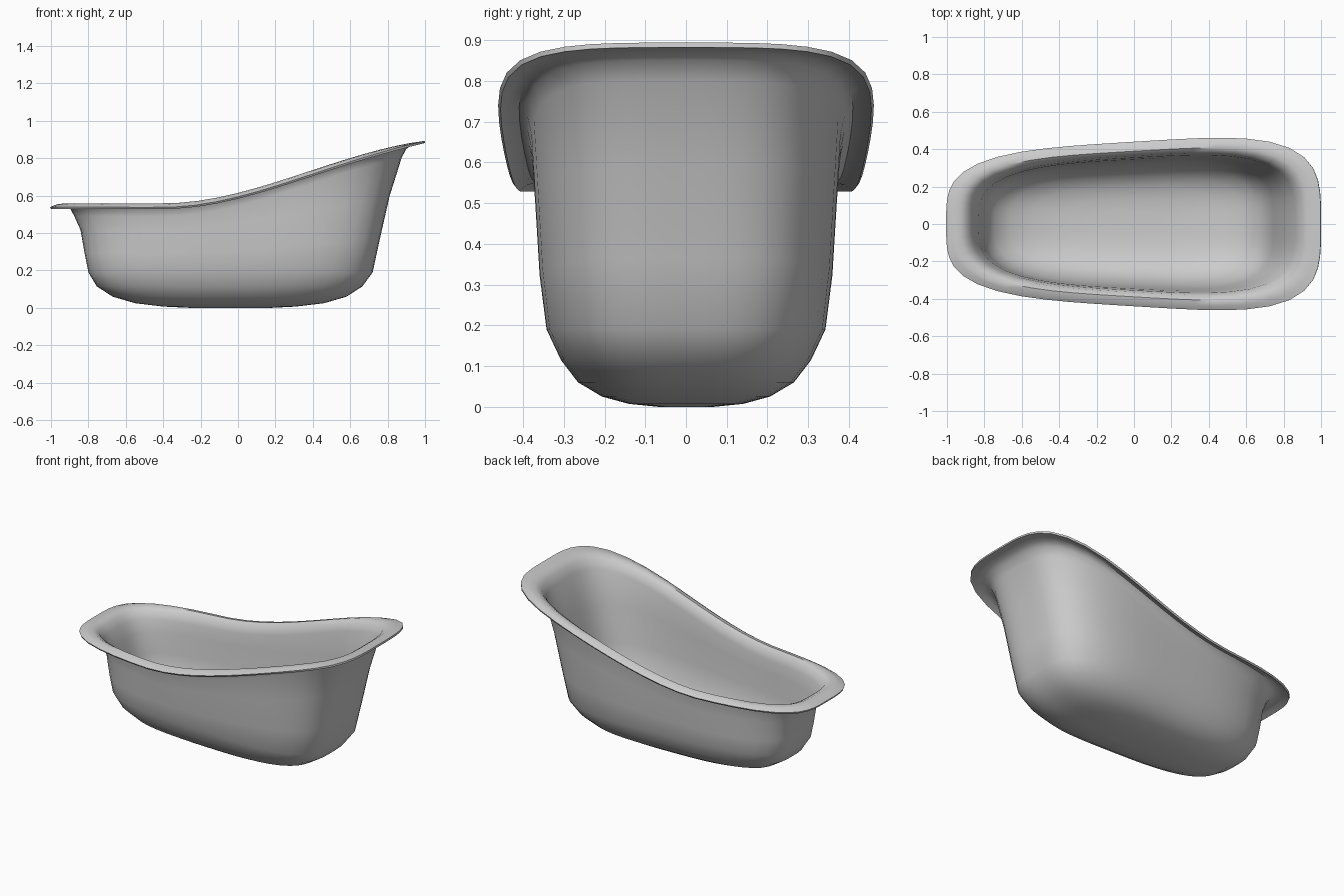
import bpy, bmesh, math

if "Cube" in bpy.data.objects:
    bpy.data.objects.remove(bpy.data.objects["Cube"])

SEG = 56

def rim_height(x):
    # S-shaped sweep from the low foot end up to the raised back rest
    u = min(1, max(0, (x + 0.4) / 1.57))
    return 0.56 + 0.345 * u * u * (3 - 2 * u)

def lip(drop):
    return lambda x: rim_height(x) - 0.012 - drop * (1 - max(0, x) ** 6)

def wall(drop):
    return lambda x: rim_height(x) - drop

def blend(f):
    return lambda x: 0.2 + f * (rim_height(x) - 0.2)

def flat(z):
    return lambda x: z

# sections: left x, right x, half width, widening to the right, squareness, height
sections = [
    (-1.0, 1.0, 0.433, 0.062, 3.8, lip(0.020)),
    (-0.965, 0.965, 0.413, 0.060, 3.7, lip(0.006)),
    (-0.93, 0.93, 0.392, 0.058, 3.6, lip(0.001)),
    (-0.898, 0.90, 0.375, 0.056, 3.5, wall(0.028)),
    (-0.875, 0.875, 0.366, 0.055, 3.4, wall(0.07)),
    (-0.842, 0.81, 0.358, 0.055, 3.4, blend(0.6)),
    (-0.82, 0.757, 0.350, 0.050, 3.4, blend(0.25)),
    (-0.80, 0.72, 0.335, 0.045, 3.4, flat(0.19)),
    (-0.755, 0.665, 0.302, 0.040, 3.3, flat(0.115)),
    (-0.67, 0.58, 0.262, 0.035, 3.2, flat(0.06)),
    (-0.55, 0.46, 0.205, 0.03, 3.0, flat(0.025)),
    (-0.40, 0.31, 0.140, 0.02, 3.0, flat(0.007)),
    (-0.25, 0.17, 0.070, 0.01, 3.0, flat(0.0)),
]

# tub shell: loft the rounded sections from lip to floor
bm = bmesh.new()
rings = []
for x0, x1, w, k, n, height in sections:
    ring = []
    for j in range(SEG):
        t = 2 * math.pi * j / SEG
        c, s = math.cos(t), math.sin(t)
        r = (abs(c) ** n + abs(s) ** n) ** (-1 / n)
        x = (x0 + x1) / 2 + (x1 - x0) / 2 * r * c
        ring.append(bm.verts.new((x, (w + k * x) * r * s, height(x))))
    rings.append(ring)
for a, b in zip(rings, rings[1:]):
    for j in range(SEG):
        m = (j + 1) % SEG
        bm.faces.new((a[j], b[j], b[m], a[m]))
bm.faces.new(rings[-1][::-1])
mesh = bpy.data.meshes.new("bathtub")
bm.to_mesh(mesh)
bm.free()
tub = bpy.data.objects.new("bathtub", mesh)
bpy.context.collection.objects.link(tub)

# wall thickness towards the inside
bpy.context.view_layer.objects.active = tub
tub.select_set(True)
mod = tub.modifiers.new("thickness", 'SOLIDIFY')
mod.thickness = 0.012
mod.offset = -1
bpy.ops.object.modifier_apply(modifier=mod.name)
bpy.ops.object.shade_smooth_by_angle(angle=math.radians(45))
